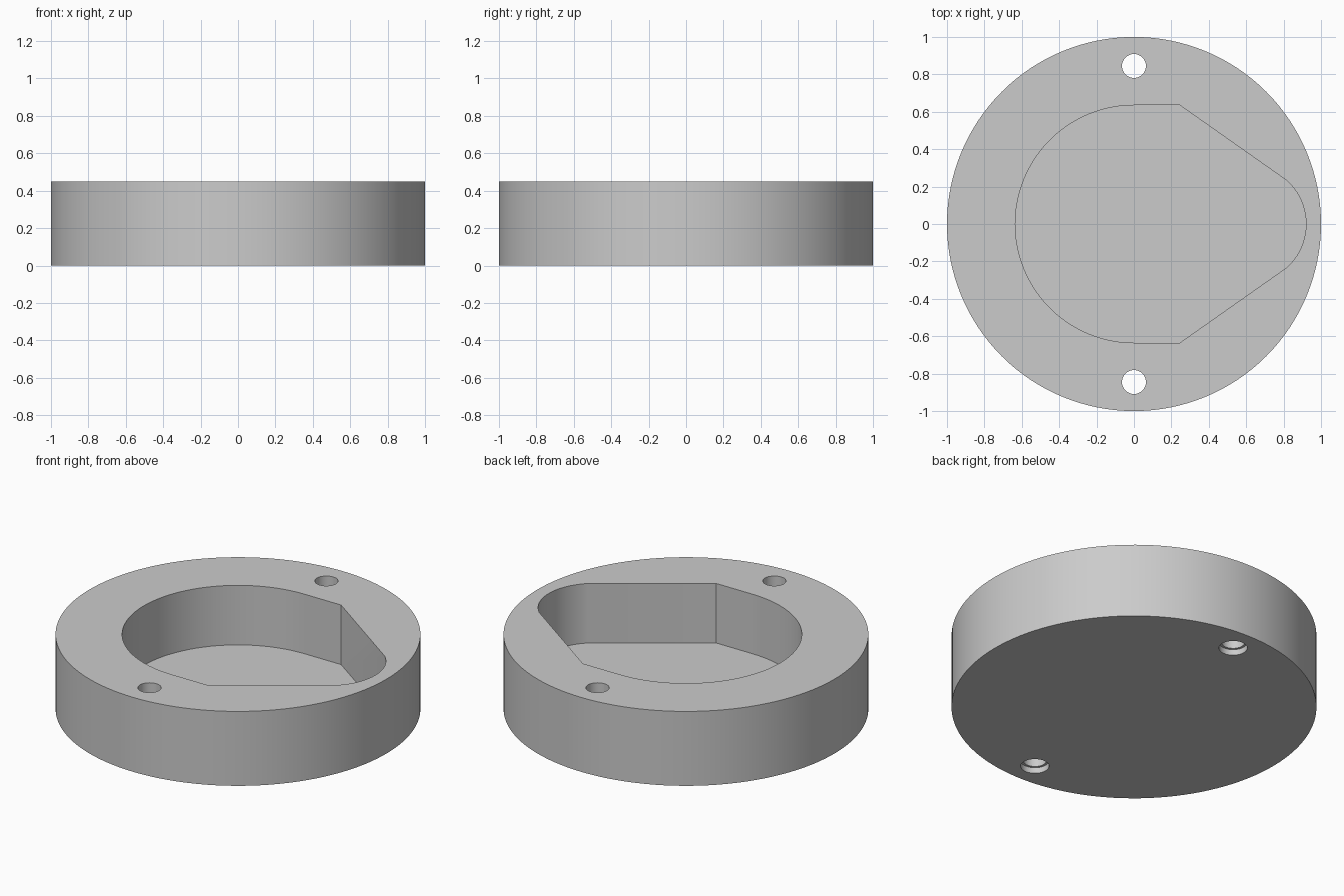
import bpy, bmesh
from math import atan2, cos, sin, pi, radians

HEIGHT = 0.45
FLOOR = 0.09

cube = bpy.data.objects.get("Cube")
if cube:
    bpy.data.objects.remove(cube, do_unlink=True)

grey = bpy.data.materials.new("plain grey")
grey.use_nodes = True
colour = (0.6, 0.6, 0.6, 1)
grey.diffuse_color = colour
grey.node_tree.nodes["Principled BSDF"].inputs["Base Color"].default_value = colour


def arc(cx, cy, r, start, end, steps):
    return [(cx + r * cos(start + (end - start) * i / steps),
             cy + r * sin(start + (end - start) * i / steps)) for i in range(steps + 1)]


def prism(name, outline, z0, z1):
    """Extrude a flat outline from z0 up to z1."""
    bm = bmesh.new()
    face = bm.faces.new([bm.verts.new((x, y, z0)) for x, y in outline])
    top = bmesh.ops.extrude_face_region(bm, geom=[face])["geom"]
    bmesh.ops.translate(bm, vec=(0, 0, z1 - z0),
                        verts=[v for v in top if isinstance(v, bmesh.types.BMVert)])
    bmesh.ops.recalc_face_normals(bm, faces=bm.faces)
    mesh = bpy.data.meshes.new(name)
    bm.to_mesh(mesh)
    bm.free()
    mesh.materials.append(grey)
    obj = bpy.data.objects.new(name, mesh)
    bpy.context.collection.objects.link(obj)
    return obj


def disc(name, y, r, z0, z1, steps):
    return prism(name, arc(0, y, r, 0, 2 * pi, steps)[:-1], z0, z1)


# Round body
body = disc("round_body", 0, 1, 0, HEIGHT, 128)

# Pocket outline: half circle, short straights, tapered sides and rounded nose
nose_x, nose_r = 0.605, 0.315
half = atan2(0.23, 0.215)
outline = (arc(0, 0, 0.635, pi / 2, 3 * pi / 2, 48) + [(0.245, -0.635)]
           + arc(nose_x, 0, nose_r, -half, half, 20) + [(0.245, 0.635)])
cutters = [prism("pocket_cutter", outline, FLOOR, HEIGHT + 0.1)]

# Screw holes, slightly wider at the underside
for side, y in (("front", -0.845), ("back", 0.845)):
    cutters.append(disc(side + "_hole_cutter", y, 0.064, -0.1, HEIGHT + 0.1, 32))
    cutters.append(disc(side + "_recess_cutter", y, 0.078, -0.1, 0.035, 32))

bpy.context.view_layer.objects.active = body
for cutter in cutters:
    cut = body.modifiers.new(cutter.name, "BOOLEAN")
    cut.operation = "DIFFERENCE"
    cut.solver = "EXACT"
    cut.object = cutter
    bpy.ops.object.modifier_apply(modifier=cut.name)
    bpy.data.objects.remove(cutter, do_unlink=True)

# Smooth round walls, sharp rims
bpy.ops.object.select_all(action="DESELECT")
body.select_set(True)
bpy.ops.object.shade_smooth_by_angle(angle=radians(20))
